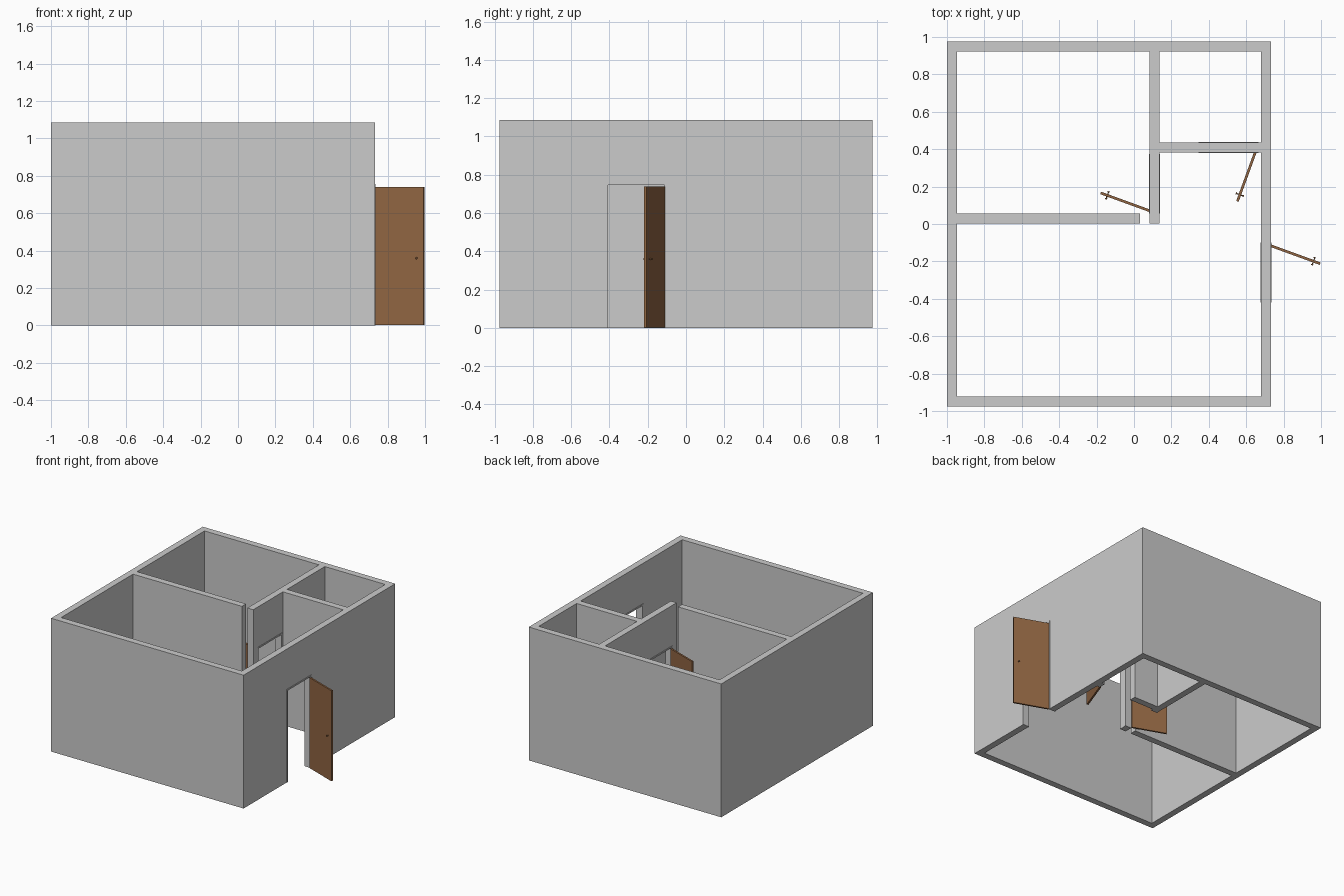
import bpy, bmesh
from math import radians
from mathutils import Matrix, Vector

if "Cube" in bpy.data.objects:
    bpy.data.objects.remove(bpy.data.objects["Cube"])

H, T = 1.085, 0.053          # wall height and thickness
OUT, RIM, DOOR_H = 0.32, 0.012, 0.757   # door frame width, border, height


def material(name, rgb):
    m = bpy.data.materials.new(name)
    m.diffuse_color = (*rgb, 1)
    m.use_nodes = True
    m.node_tree.nodes["Principled BSDF"].inputs["Base Color"].default_value = m.diffuse_color
    return m


WOOD = material("brown_wood", (0.28, 0.13, 0.055))
WHITE = material("white_paint", (0.85, 0.85, 0.85))


def finish(bm, name, mat=None, loc=(0, 0, 0), angle=0):
    bmesh.ops.recalc_face_normals(bm, faces=bm.faces)
    me = bpy.data.meshes.new(name)
    bm.to_mesh(me)
    bm.free()
    if mat:
        me.materials.append(mat)
    ob = bpy.data.objects.new(name, me)
    ob.location = loc
    ob.rotation_euler.z = radians(angle)
    bpy.context.collection.objects.link(ob)
    return ob


def panel(name, profile, y0, y1, loc, angle=0, mat=None):
    """Upright profile (along, up) extruded from y0 to y1."""
    bm = bmesh.new()
    face = bm.faces.new([bm.verts.new((s, y0, z)) for s, z in profile])
    new = bmesh.ops.extrude_face_region(bm, geom=[face])["geom"]
    bmesh.ops.translate(bm, vec=(0, y1 - y0, 0),
                        verts=[v for v in new if isinstance(v, bmesh.types.BMVert)])
    return finish(bm, name, mat, loc, angle)


def wall(name, loc, length, angle=0, door=None):
    prof = [(0, 0)]
    if door is not None:
        a, b = door + 0.002, door + OUT - 0.002
        top = DOOR_H - 0.002
        prof += [(a, 0), (a, top), (b, top), (b, 0)]
    prof += [(length, 0), (length, H), (0, H)]
    panel(name, prof, 0, T, loc, angle)
    if door is not None:
        # door lining standing slightly proud of both wall faces
        a, b, c, d = door, door + RIM, door + OUT - RIM, door + OUT
        u = DOOR_H - RIM
        panel(name + "_door_frame",
              [(a, 0), (b, 0), (b, u), (c, u), (c, 0), (d, 0), (d, DOOR_H), (a, DOOR_H)],
              -0.003, T + 0.003, loc, angle, WHITE)


def door(name, hinge, angle):
    w = 0.278
    leaf = panel(name, [(0, 0.003), (w, 0.003), (w, 0.739), (0, 0.739)],
                 -0.007, 0.007, (*hinge, 0), angle, WOOD)
    # thin spindle with a small knob on each side
    bm = bmesh.new()
    for r, depth, ys in ((0.003, 0.044, (0,)), (0.006, 0.006, (-0.02, 0.02))):
        for y in ys:
            bmesh.ops.create_cone(
                bm, cap_ends=True, segments=16, radius1=r, radius2=r, depth=depth,
                matrix=Matrix.Translation((w - 0.038, y, 0.36)) @ Matrix.Rotation(radians(90), 4, 'X'))
    knob = finish(bm, name + "_handle", WOOD)
    knob.parent = leaf


# outer walls
XR, Y = 0.733, 0.975
wall("front_wall", (-1, -Y, 0), 1 + XR - T)
wall("back_wall", (-1, Y - T, 0), 1 + XR)
wall("left_wall", (-1 + T, -Y + T, 0), 2 * (Y - T), 90)
wall("right_wall", (XR, -Y, 0), 2 * Y - T, 90, door=Y - 0.42)

# inner walls
wall("bedroom_wall", (-1 + T, 0.002, 0), 1.03 - T + 0.003)
wall("hall_wall", (0.136, 0.002, 0), Y - T - 0.002, 90, door=0.053)
wall("bathroom_wall", (0.136, 0.383, 0), XR - T - 0.136, 0, door=0.21)

# doors standing open
door("entrance_door", (0.734, -0.117), -20)
door("bedroom_door", (0.083, 0.071), 160)
door("bathroom_door", (0.648, 0.382), 250)
